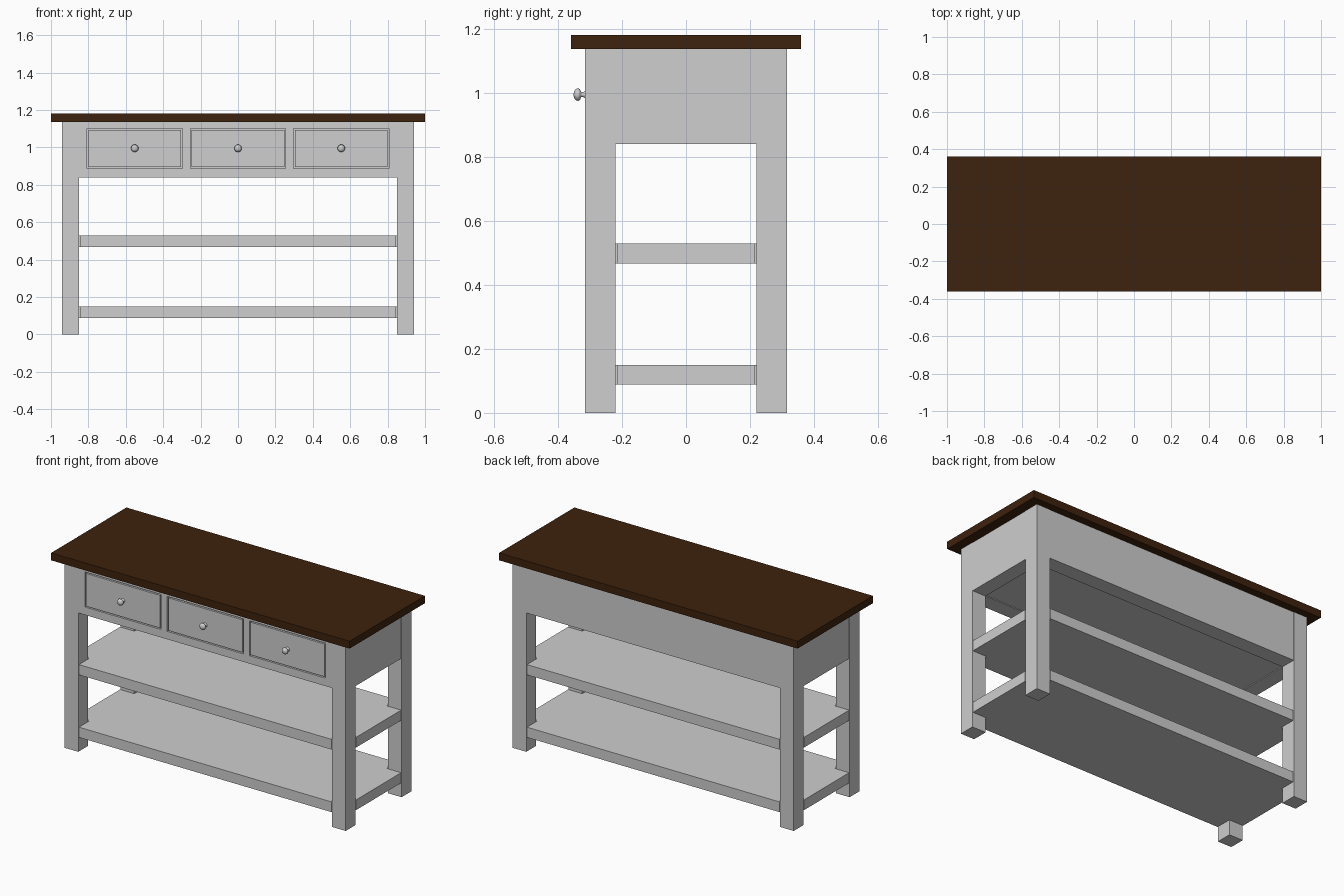
import bpy, bmesh, math
from mathutils import Matrix

cube = bpy.data.objects.get("Cube")
if cube:
    bpy.data.objects.remove(cube, do_unlink=True)


def material(name, rgb):
    m = bpy.data.materials.new(name)
    m.use_nodes = True
    m.diffuse_color = (*rgb, 1)
    m.node_tree.nodes["Principled BSDF"].inputs["Base Color"].default_value = (*rgb, 1)
    return m


paint = material("light grey paint", (0.62, 0.62, 0.62))
wood = material("dark brown wood", (0.048, 0.016, 0.004))


def finish(name, bm, mat):
    bmesh.ops.recalc_face_normals(bm, faces=bm.faces)
    mesh = bpy.data.meshes.new(name)
    bm.to_mesh(mesh)
    bm.free()
    mesh.materials.append(mat)
    obj = bpy.data.objects.new(name, mesh)
    bpy.context.collection.objects.link(obj)
    return obj


def add_box(bm, x, y, z):
    """Add a box given (min, max) along each axis."""
    spans = (x, y, z)
    size = [b - a for a, b in spans]
    mid = [(a + b) / 2 for a, b in spans]
    bmesh.ops.create_cube(bm, size=1, matrix=Matrix.Translation(mid) @ Matrix.Diagonal((*size, 1)))


def box(name, x, y, z, mat=paint):
    bm = bmesh.new()
    add_box(bm, x, y, z)
    return finish(name, bm, mat)


LEG_IN_X, LEG_OUT_X = 0.85, 0.942
LEG_IN_Y, LEG_OUT_Y = 0.22, 0.315
TOP_Z, APRON_Z = 1.137, 0.84

# Table top
box("table_top", (-1, 1), (-0.36, 0.36), (TOP_Z, 1.182), wood)

# Four square legs
for sx, side in ((1, "left"), (-1, "right")):
    for sy, end in ((-1, "front"), (1, "back")):
        box(f"{end}_{side}_leg", sorted((sx * LEG_IN_X, sx * LEG_OUT_X)),
            sorted((sy * LEG_IN_Y, sy * LEG_OUT_Y)), (0, TOP_Z))
    # Side apron, flush with the legs
    box(f"{side}_apron", sorted((sx * LEG_IN_X, sx * 0.94)),
        (-LEG_IN_Y, LEG_IN_Y), (APRON_Z, TOP_Z))

# Back apron and cabinet bottom
box("back_apron", (-LEG_IN_X, LEG_IN_X), (LEG_IN_Y, 0.313), (APRON_Z, TOP_Z))
box("cabinet_bottom", (-LEG_IN_X, LEG_IN_X), (-LEG_IN_Y, LEG_IN_Y), (APRON_Z + 0.005, 0.86))

# Front frame with three drawer openings
DRAWERS = (-0.552, 0, 0.552)
HALF, LOW, HIGH, GAP = 0.255, 0.888, 1.1, 0.007
depth = (-0.313, -LEG_IN_Y)
bm = bmesh.new()
add_box(bm, (-LEG_IN_X, LEG_IN_X), depth, (APRON_Z, LOW))
add_box(bm, (-LEG_IN_X, LEG_IN_X), depth, (HIGH, TOP_Z))
starts = [-LEG_IN_X] + [c + HALF for c in DRAWERS]
ends = [c - HALF for c in DRAWERS] + [LEG_IN_X]
for span in zip(starts, ends):
    add_box(bm, span, depth, (LOW, HIGH))
finish("drawer_frame", bm, paint)

# Round knob profile as (radius, distance out from the drawer)
KNOB = [(0.013, 0), (0.008, 0.008), (0.008, 0.015), (0.016, 0.018),
        (0.02, 0.024), (0.018, 0.031), (0.01, 0.037), (0, 0.039)]


def knob(name, x):
    bm = bmesh.new()
    verts = [bm.verts.new((x + r, depth[0] - d, 0.995)) for r, d in KNOB]
    edges = [bm.edges.new(pair) for pair in zip(verts, verts[1:])]
    bmesh.ops.spin(bm, geom=verts + edges, cent=(x, 0, 0.995), axis=(0, 1, 0),
                   angle=math.tau, steps=24)
    bmesh.ops.remove_doubles(bm, verts=bm.verts, dist=0.0001)
    obj = finish(name, bm, paint)
    for p in obj.data.polygons:
        p.use_smooth = True


# Drawers and knobs
for x, side in zip(DRAWERS, ("right", "middle", "left")):
    box(f"{side}_drawer", (x - HALF + GAP, x + HALF - GAP), depth, (LOW + GAP, HIGH - GAP))
    knob(f"{side}_knob", x)


# Shelves notched around the legs
def shelf(name, low, high):
    nx, ny, ox, oy = LEG_IN_X - 0.004, LEG_IN_Y - 0.004, 0.942, 0.314
    quarter = [(ox, ny), (nx, ny), (nx, oy)]
    outline = (quarter + [(-x, y) for x, y in reversed(quarter)]
               + [(-x, -y) for x, y in quarter] + [(x, -y) for x, y in reversed(quarter)])
    bm = bmesh.new()
    face = bm.faces.new([bm.verts.new((x, y, low)) for x, y in outline])
    top = bmesh.ops.extrude_face_region(bm, geom=[face], use_keep_orig=True)["geom"]
    bmesh.ops.translate(bm, vec=(0, 0, high - low),
                        verts=[v for v in top if isinstance(v, bmesh.types.BMVert)])
    finish(name, bm, paint)


shelf("lower_shelf", 0.088, 0.15)
shelf("upper_shelf", 0.467, 0.529)
